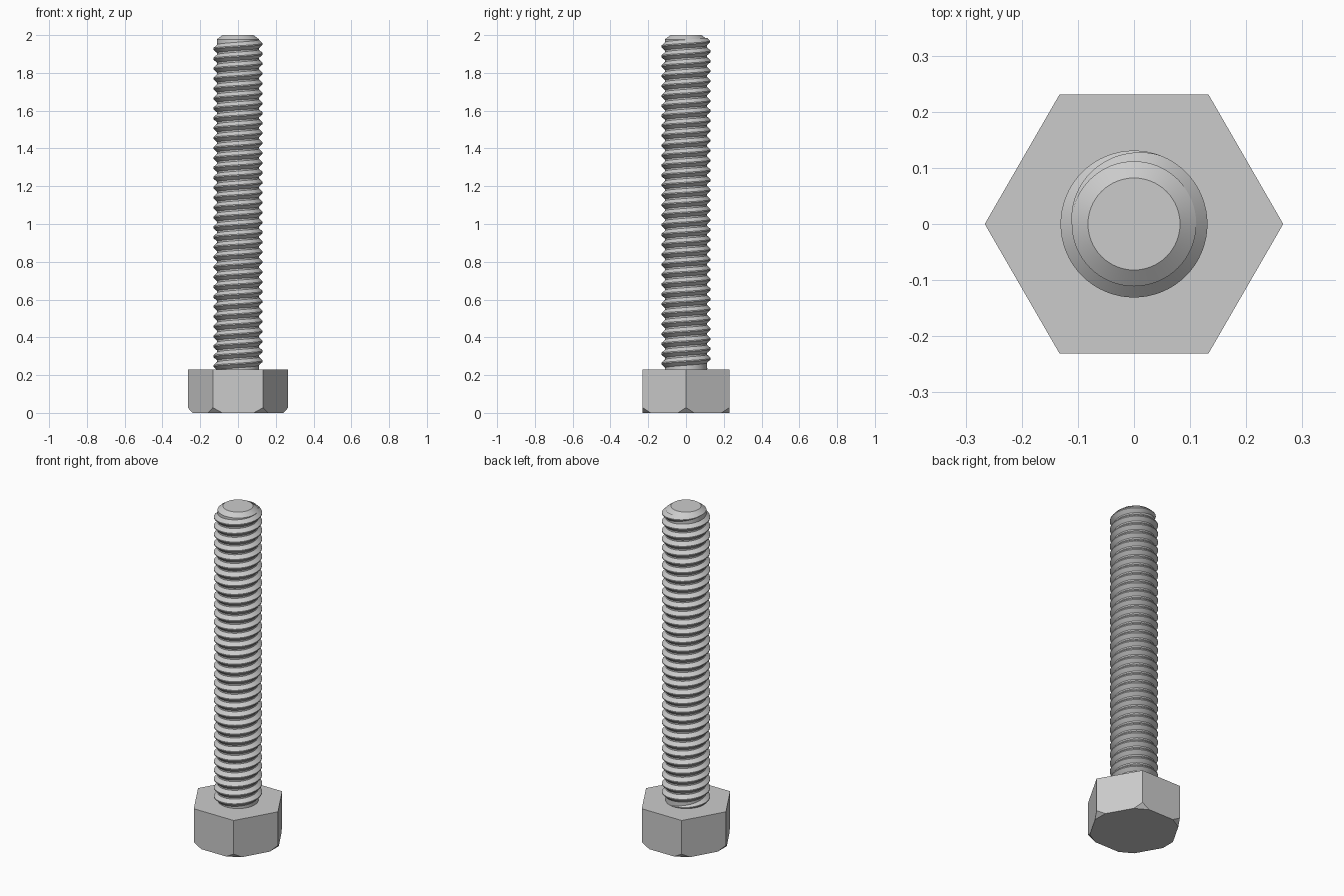
import bpy
import bmesh
from math import sin, cos, pi, tau, radians, ceil
from mathutils import Vector

default = bpy.data.objects.get("Cube")
if default:
    bpy.data.objects.remove(default, do_unlink=True)

HEAD_R, HEAD_H = 0.266, 0.23
ROOT_R, CREST_R = 0.111, 0.131
PITCH = 0.0525
SEGMENTS = 64

steel = bpy.data.materials.new("steel grey")
steel.use_nodes = True
steel.diffuse_color = (0.6, 0.6, 0.6, 1)
steel.node_tree.nodes["Principled BSDF"].inputs["Base Color"].default_value = (0.6, 0.6, 0.6, 1)


def add_object(name, bm, smooth):
    """Turn a bmesh into a finished steel part."""
    bmesh.ops.recalc_face_normals(bm, faces=bm.faces)
    mesh = bpy.data.meshes.new(name)
    bm.to_mesh(mesh)
    bm.free()
    mesh.materials.append(steel)
    if smooth:
        mesh.shade_smooth()
        mesh.set_sharp_from_angle(angle=radians(28))
    obj = bpy.data.objects.new(name, mesh)
    bpy.context.collection.objects.link(obj)
    return obj


def ring(bm, radius, z, count):
    return [bm.verts.new((radius * cos(tau * i / count), radius * sin(tau * i / count), z))
            for i in range(count)]


def lathe(bm, profile, count):
    """Stack rings of (radius, z) and close both ends."""
    rings = [ring(bm, r, z, count) for r, z in profile]
    for low, high in zip(rings, rings[1:]):
        for i in range(count):
            j = (i + 1) % count
            bm.faces.new((low[i], low[j], high[j], high[i]))
    bm.faces.new(rings[0][::-1])
    bm.faces.new(rings[-1])


# Hexagonal head with its lower corners cut off
bm = bmesh.new()
lathe(bm, [(HEAD_R, 0), (HEAD_R, HEAD_H)], 6)
CUT, CUT_H = 0.025, 0.028
for i in range(6):
    out = Vector((cos(tau * i / 6), sin(tau * i / 6), 0))
    normal = out * CUT_H - Vector((0, 0, CUT))
    cut = bmesh.ops.bisect_plane(bm, geom=bm.verts[:] + bm.edges[:] + bm.faces[:],
                                 plane_co=out * (HEAD_R - CUT), plane_no=normal.normalized(),
                                 clear_outer=True)
    edges = [e for e in cut["geom_cut"] if isinstance(e, bmesh.types.BMEdge)]
    bmesh.ops.holes_fill(bm, edges=edges, sides=0)
add_object("hex_head", bm, False)

# Plain shank core with a chamfered tip
bm = bmesh.new()
lathe(bm, [(ROOT_R, HEAD_H - 0.01), (ROOT_R, 1.978), (0.082, 2.0)], SEGMENTS)
add_object("shank_core", bm, True)

# Right-handed thread ridge that fades out at both ends
bm = bmesh.new()
END_Z, START_Z = 1.98, 0.232
FADE = radians(110)
CREST_HALF, BASE_HALF = 0.003, 0.022
steps = ceil((END_Z - START_Z) / PITCH * SEGMENTS)
rows = []
for i in range(steps + 1):
    below_end = (steps - i) * tau / SEGMENTS
    angle = pi - below_end
    z = END_Z - PITCH * below_end / tau
    from_start = i * tau / SEGMENTS
    fade = min(1, below_end / FADE, from_start / FADE)
    fade = max(fade, 0.01)
    crest = ROOT_R + (CREST_R - ROOT_R) * fade
    section = [(ROOT_R, -BASE_HALF), (crest, -CREST_HALF), (crest, CREST_HALF), (ROOT_R, BASE_HALF)]
    rows.append([bm.verts.new((r * cos(angle), r * sin(angle), z + h * fade)) for r, h in section])
for a, b in zip(rows, rows[1:]):
    for k in range(3):
        bm.faces.new((a[k], b[k], b[k + 1], a[k + 1]))
bm.faces.new(rows[0])
bm.faces.new(rows[-1])
add_object("thread", bm, True)
